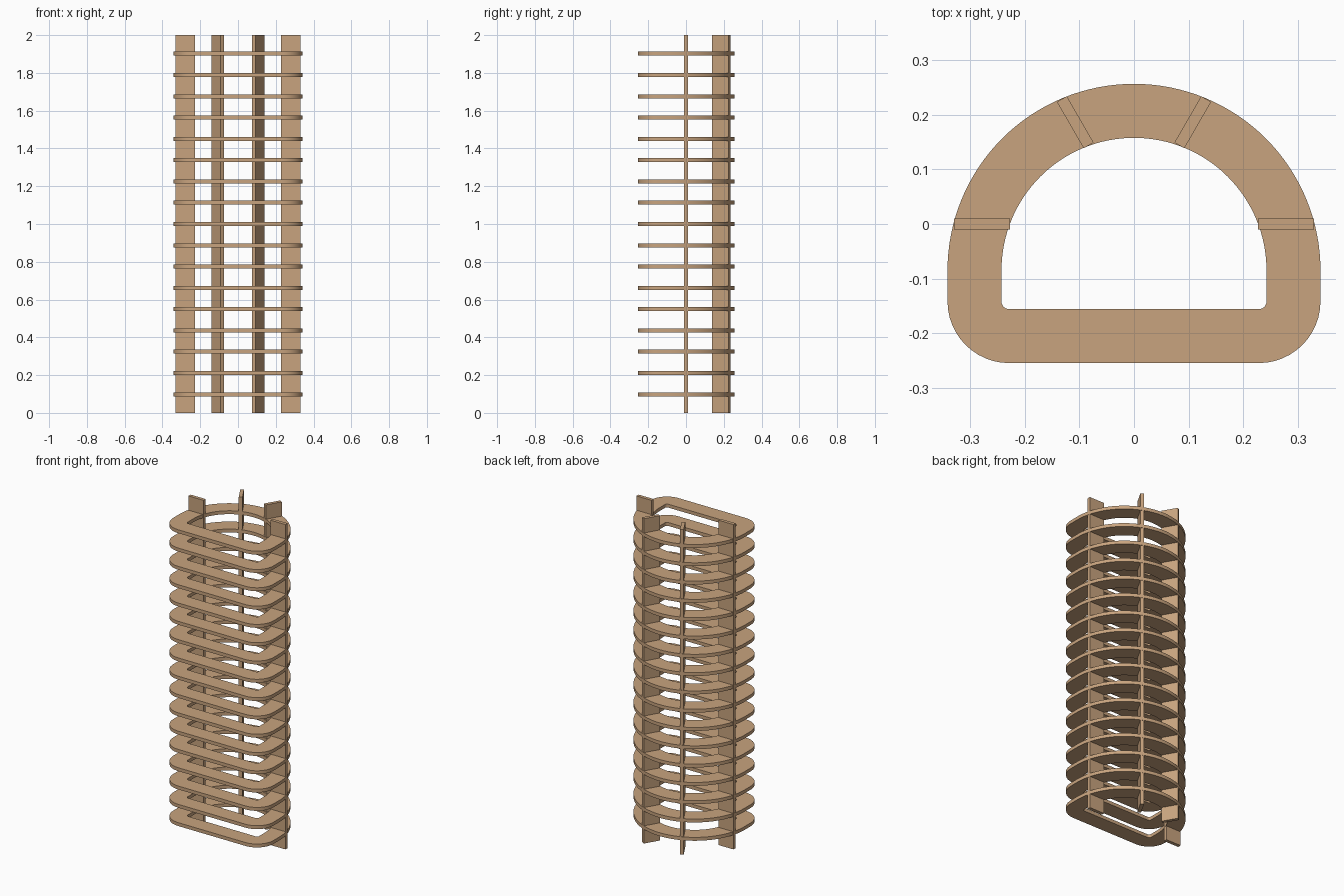
import bpy
import bmesh
from math import cos, sin, radians, pi

if "Cube" in bpy.data.objects:
    bpy.data.objects.remove(bpy.data.objects["Cube"], do_unlink=True)

# Plywood colour
wood = bpy.data.materials.new("plywood")
wood.use_nodes = True
colour = (0.58, 0.37, 0.21, 1)
wood.diffuse_color = colour
wood.node_tree.nodes["Principled BSDF"].inputs["Base Color"].default_value = colour

THICK = 0.021
RINGS = 17
ARC_Y = -0.085      # centre of the big back arc
CORNER = (0.229, -0.142)


def arc(cx, cy, r, start, end, steps):
    angles = [radians(start + (end - start) * i / steps) for i in range(steps + 1)]
    return [(cx + r * cos(a), cy + r * sin(a)) for a in angles]


def outline(inset):
    """D-shaped outline: round back, straight front with rounded corners."""
    cx, cy = CORNER
    r = 0.113 - inset
    return (arc(0, ARC_Y, 0.342 - inset, 0, 180, 64)
            + arc(-cx, cy, r, 180, 270, 12)
            + arc(cx, cy, r, 270, 360, 12))


def add_object(name, bm):
    mesh = bpy.data.meshes.new(name)
    bmesh.ops.recalc_face_normals(bm, faces=bm.faces)
    bm.to_mesh(mesh)
    bm.free()
    mesh.materials.append(wood)
    obj = bpy.data.objects.new(name, mesh)
    bpy.context.collection.objects.link(obj)
    return obj


# Flat D-shaped shelf ring, extruded between an outer and inner outline
bm = bmesh.new()
loops = [[bm.verts.new((x, y, z)) for x, y in outline(inset)]
         for inset, z in ((0, -THICK / 2), (0, THICK / 2),
                          (0.099, THICK / 2), (0.099, -THICK / 2))]
for k in range(4):
    a, b = loops[k], loops[(k + 1) % 4]
    for i in range(len(a)):
        j = (i + 1) % len(a)
        bm.faces.new((a[i], a[j], b[j], b[i]))
first = add_object("ring_1", bm)
bpy.context.view_layer.objects.active = first
first.select_set(True)
bpy.ops.object.shade_smooth_by_angle(angle=radians(30))

# Stack of evenly spaced rings
for n in range(RINGS):
    ring = first if n == 0 else bpy.data.objects.new(f"ring_{n + 1}", first.data)
    if n:
        bpy.context.collection.objects.link(ring)
    ring.location.z = 1 + (n - (RINGS - 1) / 2) * 0.1127

# Upright ribs, set radially: name, angle, distance, depth
for name, angle, dist, depth in (("left_rib", 0, 0.279, 0.103),
                                 ("left_back_rib", 60, 0.2155, 0.098),
                                 ("right_back_rib", 120, 0.2155, 0.098),
                                 ("right_rib", 180, 0.279, 0.103)):
    bm = bmesh.new()
    bmesh.ops.create_cube(bm, size=1)
    bmesh.ops.scale(bm, vec=(depth, THICK, 2), verts=bm.verts)
    rib = add_object(name, bm)
    a = radians(angle)
    rib.location = (dist * cos(a), dist * sin(a), 1)
    rib.rotation_euler.z = a
